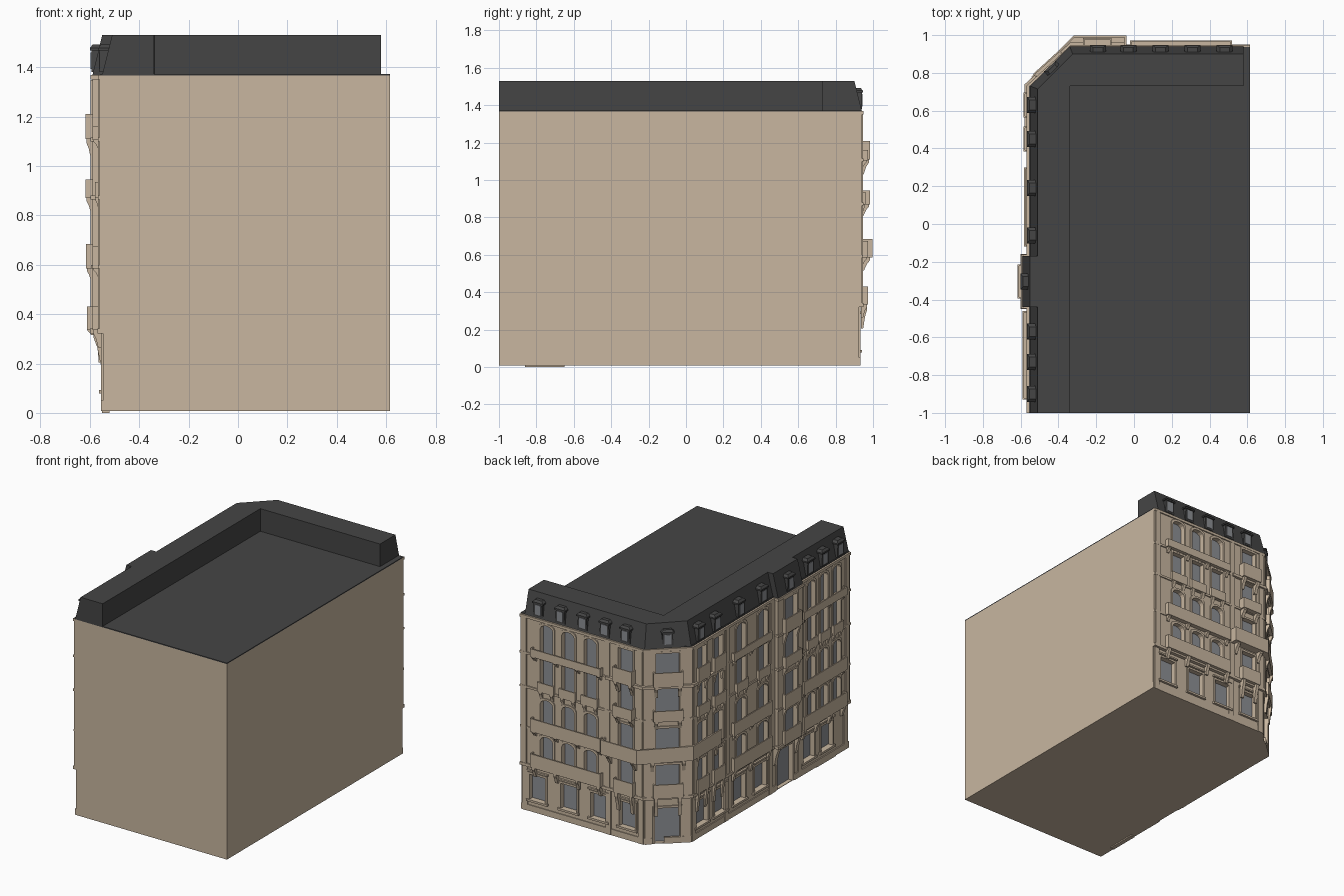
import bpy, bmesh, math
from mathutils import Vector

if "Cube" in bpy.data.objects:
    bpy.data.objects.remove(bpy.data.objects["Cube"])

parts = {}


def bm_of(name):
    return parts.setdefault(name, bmesh.new())


def loft(name, rings, cap=True):
    """Closed rings of 3D points, joined in order and capped."""
    bm = bm_of(name)
    vs = [[bm.verts.new(p) for p in r] for r in rings]
    n = len(rings[0])
    for a, b in zip(vs, vs[1:]):
        for i in range(n):
            j = (i + 1) % n
            bm.faces.new((a[i], a[j], b[j], b[i]))
    bm.faces.new(vs[0])
    bm.faces.new(vs[-1][::-1])


def frame(x, y, ux, uy):
    u = Vector((ux, uy, 0)).normalized()
    return Vector((x, y, 0)), u, Vector((-u.y, u.x, 0))


def shift(f, d):
    return f[0] + f[2] * d, f[1], f[2]


def at(f, u, z, d):
    return f[0] + f[1] * u + f[2] * d + Vector((0, 0, z))


def slab(name, f, prof, d0, d1):
    loft(name, [[at(f, u, z, d) for u, z in prof] for d in (d0, d1)])


def box(name, f, u0, u1, z0, z1, d0, d1):
    slab(name, f, [(u0, z0), (u1, z0), (u1, z1), (u0, z1)], d0, d1)


def sweep(name, path, d0, d1, z0, z1):
    """Rectangular band following a plan polyline with mitred corners."""
    pts = [Vector(p) for p in path]
    dirs = [(b - a).normalized() for a, b in zip(pts, pts[1:])]
    rings = []
    for i, p in enumerate(pts):
        a, b = dirs[max(i - 1, 0)], dirs[min(i, len(dirs) - 1)]
        na, nb = Vector((-a.y, a.x)), Vector((-b.y, b.x))
        m = (na + nb) / (1 + na.dot(nb))
        rings.append([(*(p + m * d), z) for d, z in ((d0, z0), (d1, z0), (d1, z1), (d0, z1))])
    loft(name, rings)


def opening(u, z0, z1, w, arch, grow=0.0):
    h, z1 = w / 2 + grow, z1 + grow
    if not arch:
        return [(u - h, z0), (u + h, z0), (u + h, z1), (u - h, z1)]
    rise = 0.03
    top = [(u + h * math.cos(t), z1 - rise + rise * math.sin(t))
           for t in (math.pi * k / 6 for k in range(7))]
    return [(u - h, z0), (u + h, z0)] + top


def window(f, u, z0, z1, w, arch):
    slab("cutter", f, opening(u, z0, z1, w, arch), -0.035, 0.035)
    slab("window_panes", f, opening(u, z0, z1, w, arch), -0.037, -0.028)
    slab("window_surrounds", f, opening(u, z0, z1, w, arch, 0.014), -0.004, 0.007)


def bracket(f, u, z, d, h, w=0.022):
    prof = [(-0.005, z), (d, z), (d, z - h * 0.2), (d * 0.6, z - h * 0.5), (d * 0.25, z - h), (-0.005, z - h)]
    loft("brackets", [[at(f, u + s * w / 2, zz, dd) for dd, zz in prof] for s in (-1, 1)])


def balcony(f, u0, u1, z, h, d, n, bh=0.06):
    box("balconies", f, u0, u1, z, z + 0.016, -0.005, d)
    box("balconies", f, u0, u1, z, z + h, d - 0.008, d)
    for u in (u0, u1 - 0.008):
        box("balconies", f, u, u + 0.008, z, z + h, -0.005, d)
    for i in range(n):
        t = i / (n - 1)
        bracket(f, u0 + 0.02 + (u1 - u0 - 0.04) * t, z, d * 0.85, bh)


def dormer(f, u, d):
    prof = lambda w, z, a, b: [at(f, u - w, z, a), at(f, u + w, z, a), at(f, u + w, z, b), at(f, u - w, z, b)]
    loft("dormers", [prof(0.038, 1.38, -0.06, d), prof(0.032, 1.472, -0.06, d)])
    loft("dormers", [prof(0.042, 1.468, -0.06, d + 0.006), prof(0.042, 1.478, -0.06, d + 0.006),
                     prof(0.026, 1.492, -0.06, d - 0.006)])
    box("window_panes", f, u - 0.022, u + 0.022, 1.392, 1.46, d - 0.005, d + 0.003)


def foot(i, bay):
    p = [(-.56 + i, -1), (.615, -1), (.615, .94 - i), (-.33 + .41 * i, .94 - i), (-.56 + i, .73 - .41 * i)]
    return p + ([(-.56, -.17), (-.59, -.17), (-.59, -.44), (-.56, -.44)] if bay else [])


def prism(name, pts, z0, z1):
    loft(name, [[(x, y, z) for x, y in pts] for z in (z0, z1)])


west, bay = frame(-.56, 0, 0, 1), frame(-.59, 0, 0, 1)
north, corner = frame(0, .94, 1, 0), frame(-.445, .835, .23, .21)

# Wall masses and flat roof
prism("ground_floor_walls", foot(0.014, False), 0.008, 0.335)
prism("upper_walls", foot(0, True), 0.335, 1.366)
prism("flat_roof", foot(0.004, False), 1.366, 1.373)

# Windows: columns per facade (frame, positions, width, arched group)
N3, W3, WS = (.41, .245, .075), (.2, -.04), (-.57, -.71, -.85)
columns = [(north, N3, .095, True), (north, (-.195,), .11, False), (corner, (0,), .15, False),
           (west, (.63, .45), .095, False), (west, W3, .1, True), (bay, (-.305,), .13, False),
           (west, WS, .08, True)]
floors = [(.355, .56, True), (.605, .815, True), (.89, 1.09, False), (1.125, 1.335, True)]
for f, us, w, arched in columns:
    for u in us:
        for z0, z1, arch in floors:
            window(f, u, z0, z1, w, arch and arched)

# Ground floor windows and doors
for f, us, w in ((north, (.49, .25, .02, -.2), .12), (west, (.61, .41, .2, -.03, -.56, -.76), .125)):
    g = shift(f, -0.014)
    for u in us:
        window(g, u, .09, .265, w, False)
        box("sills", g, u - w / 2 - .02, u + w / 2 + .02, .078, .092, -.004, .016)
        box("sills", g, u - w / 2 - .02, u + w / 2 + .02, .285, .296, -.004, .013)
window(shift(corner, -.014), 0, .012, .255, .16, False)
window(shift(west, -.014), -.3, .012, .275, .17, False)
box("threshold", west, -.86, -.65, 0, .02, -.04, -.01)

# Horizontal bands and cornice
line = [(-.56, -1), (-.56, -.44), (-.59, -.44), (-.59, -.17), (-.56, -.17), (-.56, .73), (-.33, .94), (.615, .94)]
for z0, z1, d in ((.322, .342, .01), (.585, .598, .006), (.865, .88, .008), (1.1, 1.115, .008), (1.35, 1.368, .008)):
    sweep("string_courses", line, -.02, d, z0, z1)
sweep("plinth", [(-.546, -1), (-.546, .724), (-.324, .926), (.615, .926)][:1] + [(-.546, -.4)], -.01, .008, .008, .05)
sweep("plinth", [(-.546, -.2), (-.546, .724), (-.42, .841)], -.01, .006, .008, .05)
sweep("plinth", [(-.36, .896), (-.324, .926), (.615, .926)], -.01, .006, .008, .05)

# Pilasters
for f, us in ((north, (.585, -.055, -.305)), (west, (.7, .345, -.145, -.465, -.965)), (corner, (-.125, .125))):
    for u in us:
        box("pilasters", f, u - .02, u + .02, .34, 1.352, -.004, .007)
        box("pilasters", shift(f, -.014), u - .02, u + .02, .008, .33, -.004, .008)

# Long balconies across each window group
for f, u0, u1, d, n in ((north, -.02, .52, .032, 4), (west, -.12, .3, .022, 3), (west, -.93, -.46, .03, 4)):
    balcony(f, u0, u1, .335, .095, d, n, .07)
    balcony(f, u0, u1, .585, .09, d, n, .035)
    balcony(f, u0, u1, 1.105, .055, d, n, .035)
for f, us, w, _ in columns:
    for u in us:
        if f is north and u > -.1 or f is west and u < .4:
            balcony(f, u - w / 2 - .015, u + w / 2 + .015, .87, .065, .02, 2, .05)

# Single balconies on the corner columns and the bay
for f, u, w, d in ((north, -.195, .15, .045), (corner, 0, .19, .03), (west, .63, .13, .025),
                   (west, .45, .13, .025), (bay, -.305, .18, .028)):
    for z, h, bh in ((.335, .095, .13), (.87, .075, .06), (1.11, .1, .08)):
        dd = d * .75 if z == .335 else d
        if not (f is bay and z == .335):
            balcony(f, u - w / 2, u + w / 2, z, h, dd, 2, bh)
balcony(bay, -.395, -.215, .335, .095, .022, 2, .02)
balcony(bay, -.395, -.215, .585, .1, .026, 2, .05)
for u in (-.42, -.19):
    bracket(shift(west, -.014), u, .335, .04, .14, .03)

# Balcony wrapping the chamfered corner, with ledge above
wrap = [(-.575, .43), (-.575, .74), (-.32, .998), (-.04, .998)]
sweep("corner_balcony", wrap, -.01, 0, .585, .685)
sweep("corner_balcony", wrap, -.06, 0, .585, .6)
for u in (.43, .032 + .698):
    box("corner_balcony", west, u - .004, u + .004, .585, .66, -.004, .012)
box("corner_balcony", north, -.05, -.04, .585, .685, -.004, .058)
for f, us, d in ((north, (-.27, -.08), .045), (corner, (-.1, .1), .025), (west, (.68, .47), .014)):
    for u in us:
        bracket(f, u, .586, d, .07)
sweep("string_courses", [(-.56, .4), (-.56, .73), (-.33, .94), (-.05, .94)], -.01, .02, 1.095, 1.115)

# Mansard roof ring, bay roof and dormers
stations = [((-.55, -1), (-.51, -1), (-.34, -1)), ((-.55, .73), (-.51, .715), (-.34, .73)),
            ((-.34, .94), (-.325, .9), (-.339, .731)), ((.58, .94), (.58, .9), (.58, .731))]
loft("mansard_roof", [[(*a, 1.37), (*b, 1.53), (*c, 1.53), (*c, 1.37)] for a, b, c in stations])
loft("bay_roof", [[(-.59, y, 1.366), (-.55, y, 1.53), (-.5, y, 1.53), (-.5, y, 1.366)] for y in (-.44, -.17)])
for u in (.63, .45, .19, -.06, -.57, -.73, -.9):
    dormer(west, u, 0)
for u in (-.19, -.03, .14, .31, .48):
    dormer(north, u, 0)
dormer(corner, 0, -.005)
dormer(bay, -.305, .004)


# Objects and materials
def material(name, rgb):
    m = bpy.data.materials.new(name)
    m.diffuse_color = (*rgb, 1)
    m.use_nodes = True
    m.node_tree.nodes["Principled BSDF"].inputs["Base Color"].default_value = m.diffuse_color
    return m


stone = material("stone", (.58, .47, .35))
slate = material("slate", (.06, .06, .06))
glass = material("glass", (.27, .28, .30))
dark = ("flat_roof", "mansard_roof", "bay_roof", "dormers")
objs = {}
for name, bm in parts.items():
    bmesh.ops.recalc_face_normals(bm, faces=bm.faces[:])
    me = bpy.data.meshes.new(name)
    bm.to_mesh(me)
    bm.free()
    me.materials.append(slate if name in dark else glass if name == "window_panes" else stone)
    objs[name] = bpy.data.objects.new(name, me)
    bpy.context.collection.objects.link(objs[name])

# Cut the window recesses, then drop the cutter
for name in ("ground_floor_walls", "upper_walls", "window_surrounds"):
    mod = objs[name].modifiers.new("recesses", 'BOOLEAN')
    mod.operation, mod.solver, mod.object = 'DIFFERENCE', 'EXACT', objs["cutter"]
    bpy.context.view_layer.objects.active = objs[name]
    bpy.ops.object.modifier_apply(modifier=mod.name)
bpy.data.objects.remove(objs["cutter"])
